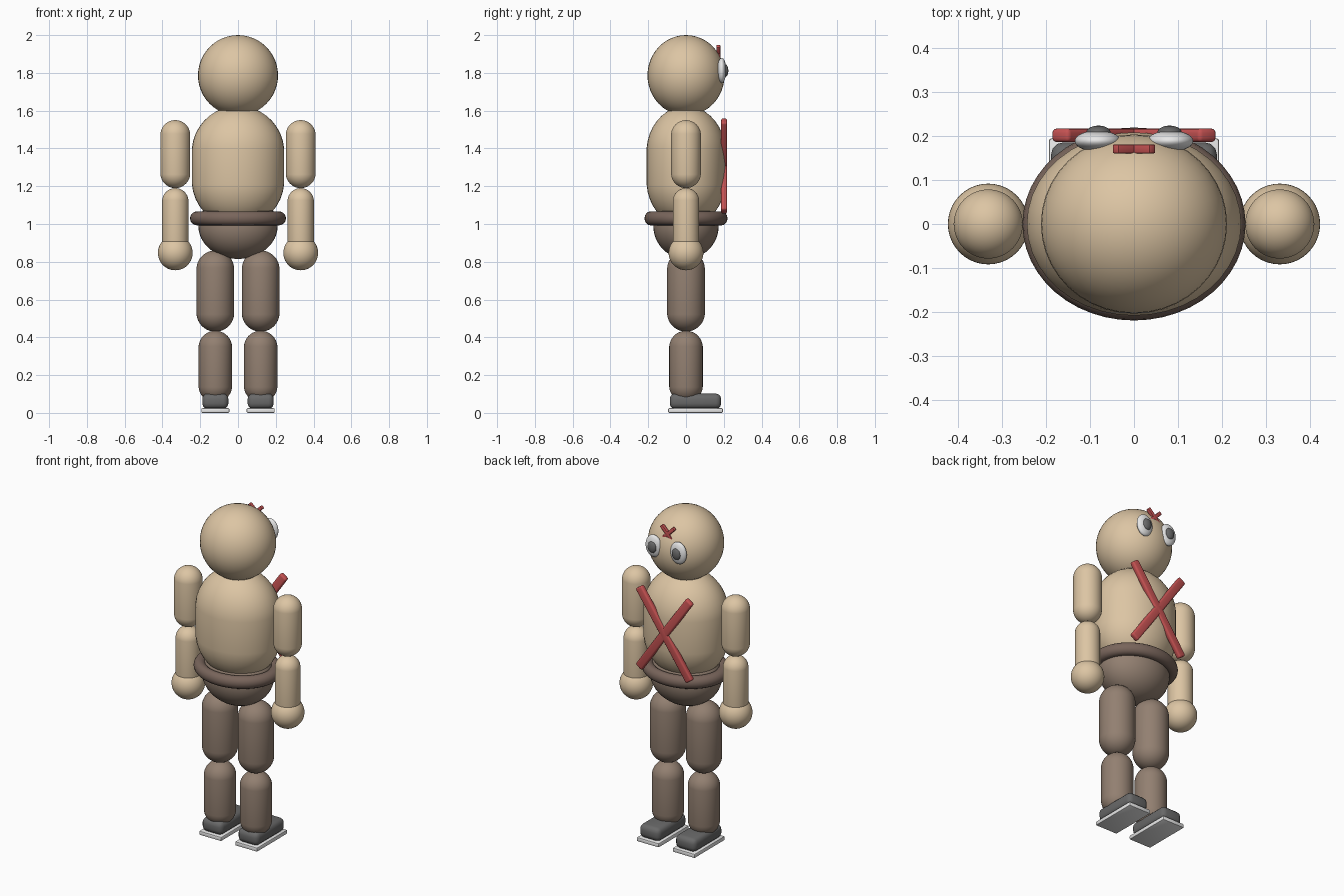
import bpy, bmesh
from math import radians
from mathutils import Matrix, Vector

cube = bpy.data.objects.get("Cube")
if cube:
    bpy.data.objects.remove(cube, do_unlink=True)


def material(name, r, g, b):
    m = bpy.data.materials.new(name)
    m.use_nodes = True
    m.diffuse_color = (r, g, b, 1)
    m.node_tree.nodes["Principled BSDF"].inputs["Base Color"].default_value = (r, g, b, 1)
    return m


TAN = material("tan skin", 0.72, 0.56, 0.37)
BROWN = material("brown trousers", 0.29, 0.215, 0.165)
DARK_BROWN = material("dark brown belt", 0.19, 0.13, 0.105)
RED = material("red", 0.56, 0.085, 0.085)
WHITE = material("white", 0.82, 0.82, 0.82)
GREY = material("dark grey", 0.14, 0.14, 0.14)


def finish(name, bm, mat, loc, angle=40):
    mesh = bpy.data.meshes.new(name)
    bm.to_mesh(mesh)
    bm.free()
    mesh.materials.append(mat)
    ob = bpy.data.objects.new(name, mesh)
    ob.location = loc
    bpy.context.collection.objects.link(ob)
    bpy.ops.object.select_all(action='DESELECT')
    ob.select_set(True)
    bpy.context.view_layer.objects.active = ob
    bpy.ops.object.shade_smooth_by_angle(angle=radians(angle))
    return ob


def ball(name, mat, loc, radii):
    bm = bmesh.new()
    bmesh.ops.create_uvsphere(bm, u_segments=40, v_segments=24, radius=1)
    bmesh.ops.scale(bm, vec=radii, verts=bm.verts)
    return finish(name, bm, mat, loc)


def capsule(name, mat, x, bottom, top, r, depth=1.0):
    # odd ring count leaves a band at the equator to stretch into the shaft
    bm = bmesh.new()
    bmesh.ops.create_uvsphere(bm, u_segments=40, v_segments=19, radius=r)
    half = (top - bottom) / 2 - r
    for v in bm.verts:
        v.co.z += half if v.co.z > 0 else -half
        v.co.y *= depth
    return finish(name, bm, mat, (x, 0, (top + bottom) / 2))


def block(name, mat, loc, size, bevel, tilt=0, segments=3):
    bm = bmesh.new()
    bmesh.ops.create_cube(bm, size=1)
    bmesh.ops.scale(bm, vec=size, verts=bm.verts)
    bmesh.ops.bevel(bm, geom=bm.edges[:], offset=bevel, segments=segments,
                    profile=0.5, affect='EDGES')
    bmesh.ops.rotate(bm, matrix=Matrix.Rotation(radians(tilt), 3, 'Y'), verts=bm.verts)
    return finish(name, bm, mat, loc)


# Head and body
ball("head", TAN, (0, 0, 1.787), (0.212, 0.204, 0.213))
capsule("torso", TAN, 0, 0.985, 1.625, 0.245, 0.855)
ball("pelvis", BROWN, (0, 0, 0.99), (0.21, 0.173, 0.175))

# Belt
bpy.ops.mesh.primitive_torus_add(major_radius=0.217, minor_radius=0.037,
                                 major_segments=48, minor_segments=16,
                                 location=(0, 0, 1.03))
belt = bpy.context.object
belt.name = "belt"
belt.scale.y = 0.865
belt.data.materials.append(DARK_BROWN)
bpy.ops.object.shade_smooth_by_angle(angle=radians(40))

# Paired parts
for side, s in (("left", 1), ("right", -1)):
    capsule(side + "_upper_arm", TAN, s * 0.332, 1.19, 1.55, 0.079)
    capsule(side + "_forearm", TAN, s * 0.332, 0.80, 1.19, 0.07)
    ball(side + "_hand", TAN, (s * 0.332, 0, 0.847), (0.092, 0.092, 0.092))
    capsule(side + "_thigh", BROWN, s * 0.12, 0.43, 0.86, 0.1)
    capsule(side + "_shin", BROWN, s * 0.12, 0.055, 0.435, 0.089)
    block(side + "_shoe", GREY, (s * 0.12, 0.05, 0.062), (0.138, 0.272, 0.08), 0.028)
    block(side + "_sole", WHITE, (s * 0.12, 0.05, 0.0125), (0.148, 0.29, 0.025), 0.006, 0, 2)
    ball(side + "_eye", WHITE, (s * 0.083, 0.189, 1.813), (0.052, 0.024, 0.066))
    ball(side + "_pupil", GREY, (s * 0.081, 0.208, 1.812), (0.028, 0.016, 0.034))
    # Crossed bars on the chest and forehead
    block(side + "_chest_bar", RED, (0, 0.202, 1.307), (0.05, 0.031, 0.59), 0.01, s * 35)
    block(side + "_forehead_bar", RED, (0, 0.171, 1.9), (0.021, 0.021, 0.12), 0.004, s * 45, 2)
